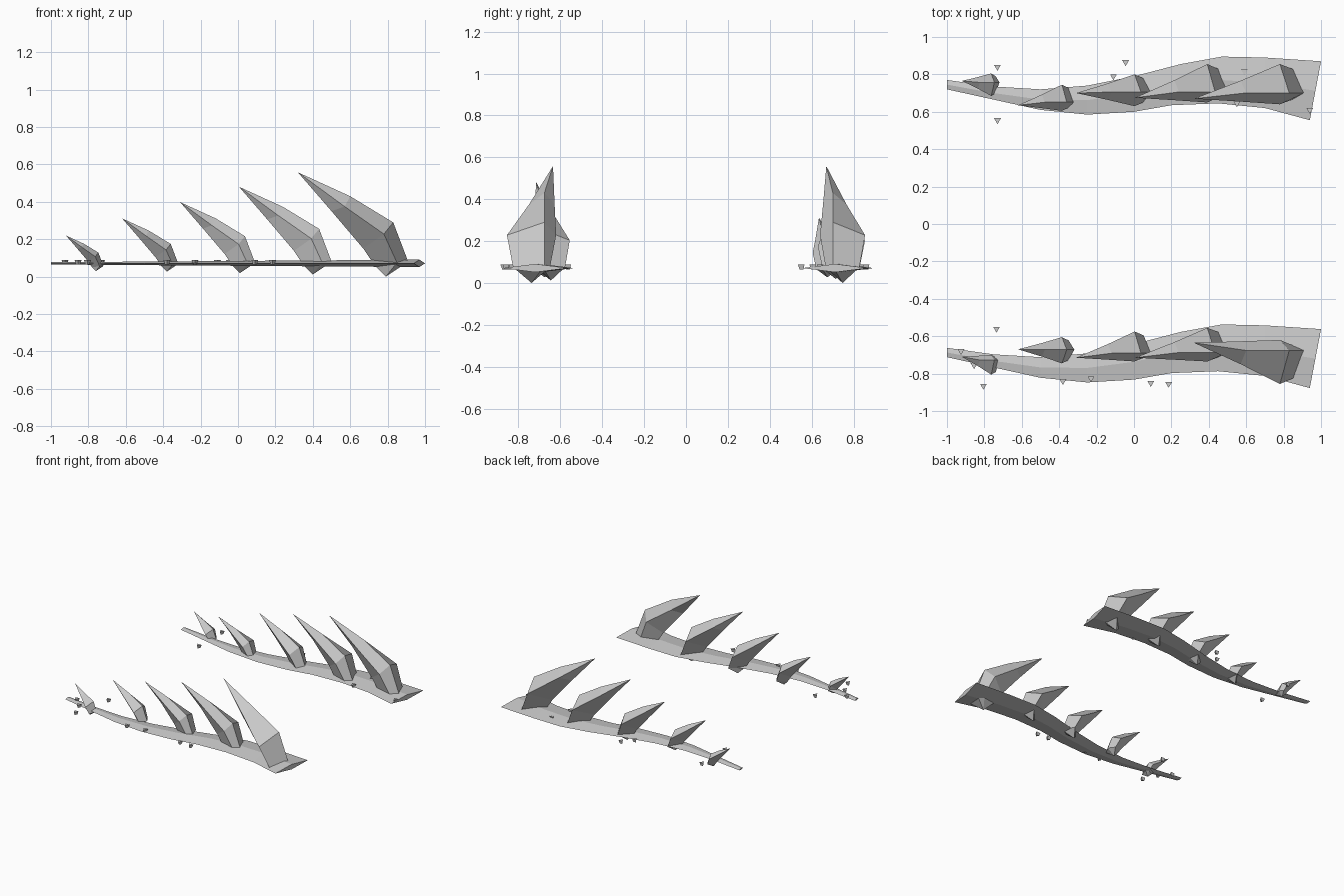
import bpy
import bmesh
from math import pi
from mathutils import Matrix, Vector

cube = bpy.data.objects.get("Cube")
if cube:
    bpy.data.objects.remove(cube, do_unlink=True)

stone = bpy.data.materials.new("pale_grey_stone")
stone.use_nodes = True
stone.diffuse_color = (0.6, 0.6, 0.6, 1)
stone.node_tree.nodes["Principled BSDF"].inputs["Base Color"].default_value = (0.6, 0.6, 0.6, 1)


def finish(bm, name):
    bmesh.ops.recalc_face_normals(bm, faces=bm.faces[:])
    mesh = bpy.data.meshes.new(name)
    bm.to_mesh(mesh)
    bm.free()
    mesh.materials.append(stone)
    obj = bpy.data.objects.new(name, mesh)
    bpy.context.collection.objects.link(obj)
    return obj


def skin(bm, rings):
    """Join consecutive four-point rings with faces; return the vertex rings."""
    loops = [[bm.verts.new(p) for p in ring] for ring in rings]
    for a, b in zip(loops, loops[1:]):
        for i in range(4):
            j = (i + 1) % 4
            bm.faces.new((a[i], a[j], b[j], b[i]))
    return loops


def mix(a, b, t):
    return a + (b - a) * t


# Curving ground strip: far edge (x, y) and near edge (x, y) at each station
STRIP = [
    (-1, .77, -1, .72), (-.75, .735, -.75, .665), (-.5, .72, -.5, .61),
    (-.25, .74, -.25, .585), (0, .79, 0, .60), (.25, .855, .2, .635),
    (.47, .895, .45, .645), (.7, .89, .7, .62), (1, .87, .94, .555),
]


def ground_strip(name, shift):
    bm = bmesh.new()
    rings = []
    for fx, fy, nx, ny in STRIP:
        far = Vector((fx, fy + shift, .071))
        near = Vector((nx, ny + shift, .071))
        mid = (far + near) / 2
        half = Vector((0, 0, mix(.006, .02, (mid.x + 1) / 2)))
        rings.append((far, mid + half, near, mid - half))
    loops = skin(bm, rings)
    bm.faces.new(loops[0])
    bm.faces.new(loops[-1])
    finish(bm, name)


# Spike side profile from the buried point: outer, side and inner (x, z) per ring
SPIKE_RINGS = [
    ((-.19, .43), (-.22, .375), (-.29, .35)),
    ((.04, .29), (-.01, .228), (-.12, .15)),
    ((.12, .08), (.06, .075), (-.06, .06)),
]
SPIKE_TIP = (-.47, .558)


def spike(name, x, z, size, tip_y, low_y, high_y):
    bm = bmesh.new()
    mid_y = (low_y + high_y) / 2
    ridge_y = mix(tip_y, mid_y, .4)
    centres = (tip_y, mid_y, mid_y)
    spreads = (.52, 1, .75)

    def point(p, y):
        return Vector((x + p[0] * size, y, z + p[1] * size))

    rings = []
    for (outer, side, inner), c, t in zip(SPIKE_RINGS, centres, spreads):
        rings.append((point(outer, ridge_y), point(side, mix(c, high_y, t)),
                      point(inner, ridge_y), point(side, mix(c, low_y, t))))
    loops = skin(bm, rings)
    for loop, end in ((loops[0], point(SPIKE_TIP, tip_y)), (loops[-1], point((0, 0), mid_y))):
        v = bm.verts.new(end)
        for i in range(4):
            bm.faces.new((loop[i], loop[(i + 1) % 4], v))
    finish(bm, name)


# Shared placement by rank: x, z of the buried point, size
RANKS = [(-.76, .03, .34), (-.38, .027, .51), (.01, .019, .68), (.40, .012, .84), (.79, 0, 1)]
# Tip y, lowest y, highest y for each spike
SPIKES = {
    "back": [(.765, .685, .805), (.635, .605, .745), (.70, .63, .80),
             (.675, .65, .855), (.67, .64, .855)],
    "front": [(-.71, -.805, -.70), (-.67, -.745, -.605), (-.715, -.735, -.575),
              (-.715, -.735, -.555), (-.635, -.855, -.62)],
}
# Loose pebbles (x, y)
PEBBLES = {
    "back": [(-.73, .84), (-.73, .555), (-.11, .79), (-.045, .865), (.59, .815),
             (.55, .645), (.94, .61)],
    "front": [(-.735, -.56), (-.925, -.68), (-.855, -.755), (-.805, -.865),
              (-.38, -.84), (-.23, -.825), (.09, -.85), (.185, -.855)],
}


def pebble(name, x, y):
    bm = bmesh.new()
    bmesh.ops.create_cone(bm, cap_ends=True, segments=3, radius1=.012, radius2=.021, depth=.024,
                          matrix=Matrix.Translation((x, y, .076)) @ Matrix.Rotation(pi, 4, "Z"))
    finish(bm, name)


for row, shift in (("back", 0), ("front", -1.432)):
    ground_strip(row + "_ground_strip", shift)
    for i, (place, ys) in enumerate(zip(RANKS, SPIKES[row]), 1):
        spike(f"{row}_spike_{i}", *place, *ys)
    for i, (x, y) in enumerate(PEBBLES[row], 1):
        pebble(f"{row}_pebble_{i}", x, y)
